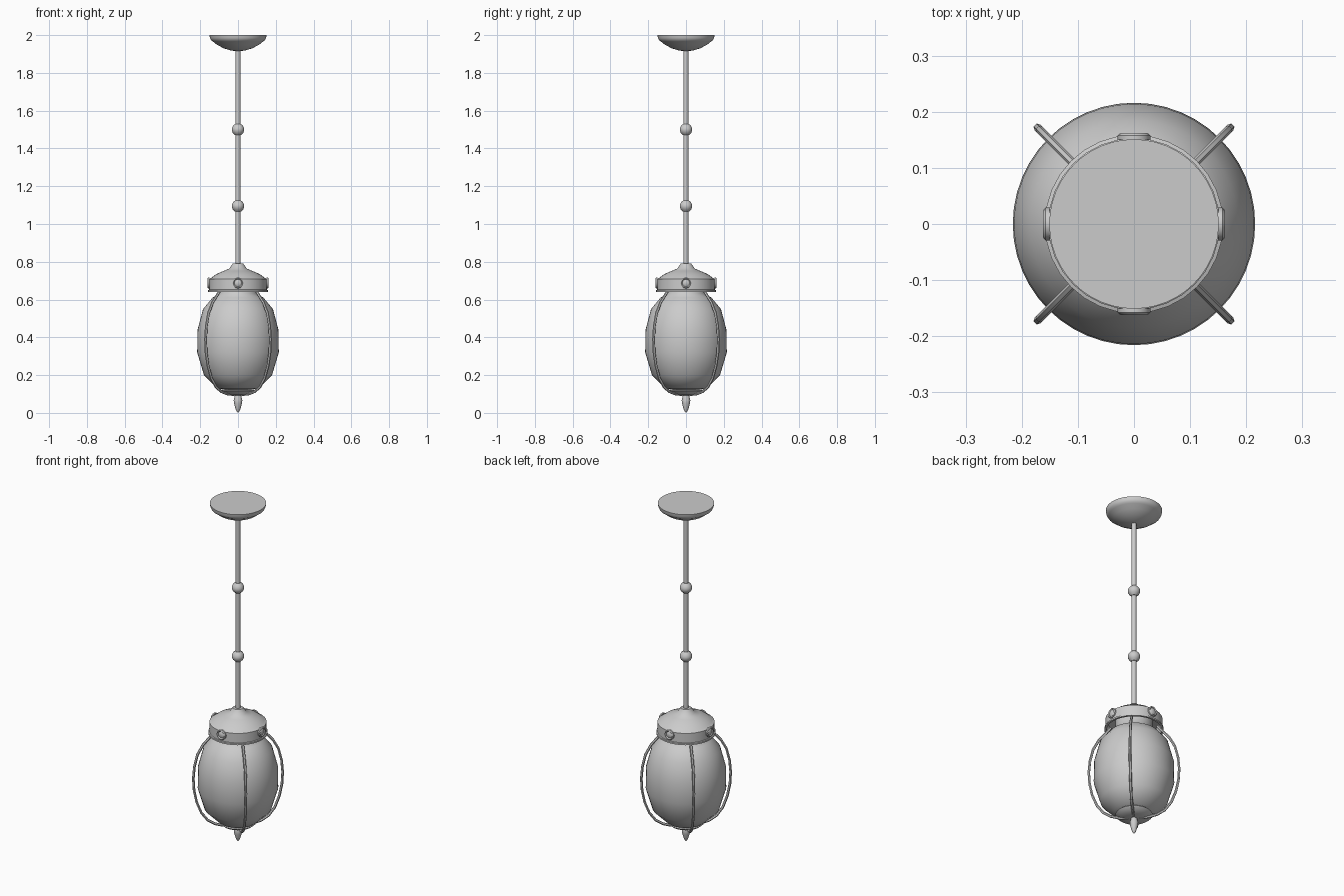
import bpy, math
from mathutils import Vector

if "Cube" in bpy.data.objects:
    bpy.data.objects.remove(bpy.data.objects["Cube"])

grey = bpy.data.materials.new("plain grey")
grey.diffuse_color = (0.6, 0.6, 0.6, 1)
grey.use_nodes = True
grey.node_tree.nodes["Principled BSDF"].inputs["Base Color"].default_value = grey.diffuse_color


def make(name, verts, faces, angle=40):
    me = bpy.data.meshes.new(name)
    me.from_pydata(verts, [], faces)
    me.materials.append(grey)
    ob = bpy.data.objects.new(name, me)
    bpy.context.collection.objects.link(ob)
    bpy.ops.object.select_all(action='DESELECT')
    ob.select_set(True)
    bpy.context.view_layer.objects.active = ob
    bpy.ops.object.mode_set(mode='EDIT')
    bpy.ops.mesh.select_all(action='SELECT')
    bpy.ops.mesh.remove_doubles(threshold=0.0001)
    bpy.ops.mesh.normals_make_consistent(inside=False)
    bpy.ops.object.mode_set(mode='OBJECT')
    bpy.ops.object.shade_smooth_by_angle(angle=math.radians(angle))
    return ob


def lathe(name, profile, n=32, angle=40):
    """Revolve (radius, z) points around the z axis."""
    verts, faces = [], []
    for r, z in profile:
        for i in range(n):
            a = 2 * math.pi * i / n
            verts.append((r * math.cos(a), r * math.sin(a), z))
    for k in range(len(profile) - 1):
        for i in range(n):
            j = (i + 1) % n
            faces.append((k * n + i, k * n + j, (k + 1) * n + j, (k + 1) * n + i))
    return make(name, verts, faces, angle)


# Ceiling canopy, rod and knots
lathe("ceiling_canopy", [(0, 2), (0.151, 2), (0.149, 1.985), (0.143, 1.973), (0.134, 1.967),
                         (0.11, 1.948), (0.075, 1.93), (0.035, 1.918), (0, 1.915)], 48)
lathe("rod", [(0.013, 1.93), (0.013, 0.77)], 12)
for k, z in enumerate((1.5, 1.095)):
    lathe(f"rod_knot_{k + 1}", [(0, z + 0.03), (0.015, z + 0.03), (0.027, z + 0.019),
                                (0.033, z + 0.006), (0.033, z - 0.006), (0.027, z - 0.019),
                                (0.015, z - 0.03), (0, z - 0.03)], 20)

# Hollow cap holding the globe
lathe("lamp_cap", [(0, 0.79), (0.028, 0.79), (0.034, 0.782), (0.046, 0.764), (0.075, 0.752),
                   (0.115, 0.735), (0.14, 0.716), (0.147, 0.711), (0.153, 0.708), (0.153, 0.652),
                   (0.159, 0.65), (0.159, 0.641), (0.147, 0.641), (0.147, 0.70), (0, 0.73)], 32)

# Four domed buttons on the cap band
for k in range(4):
    b = lathe(f"cap_button_{k + 1}", [(0, 0), (0.029, 0), (0.029, 0.008), (0.024, 0.012),
                                      (0.019, 0.007), (0.012, 0.011), (0, 0.012)], 16)
    a = k * math.pi / 2
    b.location = (0.15 * math.cos(a), 0.15 * math.sin(a), 0.688)
    b.rotation_euler = (0, math.pi / 2, a)

# Globe with a narrow neck
lathe("glass_globe", [(0.1, 0.70), (0.1, 0.632), (0.135, 0.61), (0.185, 0.55), (0.214, 0.44),
                      (0.216, 0.32), (0.18, 0.2), (0.11, 0.13), (0, 0.108)], 48, 60)

# Four cage ribs, a square bar swept along a curve
path = [(0.125, 0.66), (0.15, 0.63), (0.19, 0.585), (0.22, 0.53), (0.237, 0.46), (0.243, 0.39),
        (0.239, 0.32), (0.225, 0.25), (0.2, 0.185), (0.165, 0.138), (0.125, 0.113),
        (0.08, 0.1), (0.03, 0.096)]
H = 0.0075
for k in range(4):
    a = math.pi / 4 + k * math.pi / 2
    out, side = Vector((math.cos(a), math.sin(a), 0)), Vector((-math.sin(a), math.cos(a), 0))
    verts, faces = [], []
    for i, (r, z) in enumerate(path):
        p, q = path[max(i - 1, 0)], path[min(i + 1, len(path) - 1)]
        t = Vector((q[0] - p[0], q[1] - p[1])).normalized()
        nrm = out * -t.y + Vector((0, 0, t.x))
        c = out * r + Vector((0, 0, z))
        for s in range(6):
            b = s * math.pi / 3
            verts.append(c + side * H * math.cos(b) + nrm * H * math.sin(b))
    for i in range(len(path) - 1):
        for s in range(6):
            u = (s + 1) % 6
            faces.append((i * 6 + s, i * 6 + u, i * 6 + 6 + u, i * 6 + 6 + s))
    e = (len(path) - 1) * 6
    faces += [tuple(range(6)), tuple(range(e, e + 6))]
    make(f"cage_rib_{k + 1}", verts, faces, 50)

# Bottom dish and drop finial
lathe("bottom_dish", [(0, 0.112), (0.095, 0.122), (0.1, 0.117), (0.085, 0.104), (0.05, 0.094),
                      (0, 0.092)], 32)
lathe("drop_finial", [(0, 0.1), (0.016, 0.098), (0.018, 0.085), (0.023, 0.067), (0.021, 0.05),
                      (0.014, 0.025), (0.008, 0.008), (0, 0)], 16, 50)
